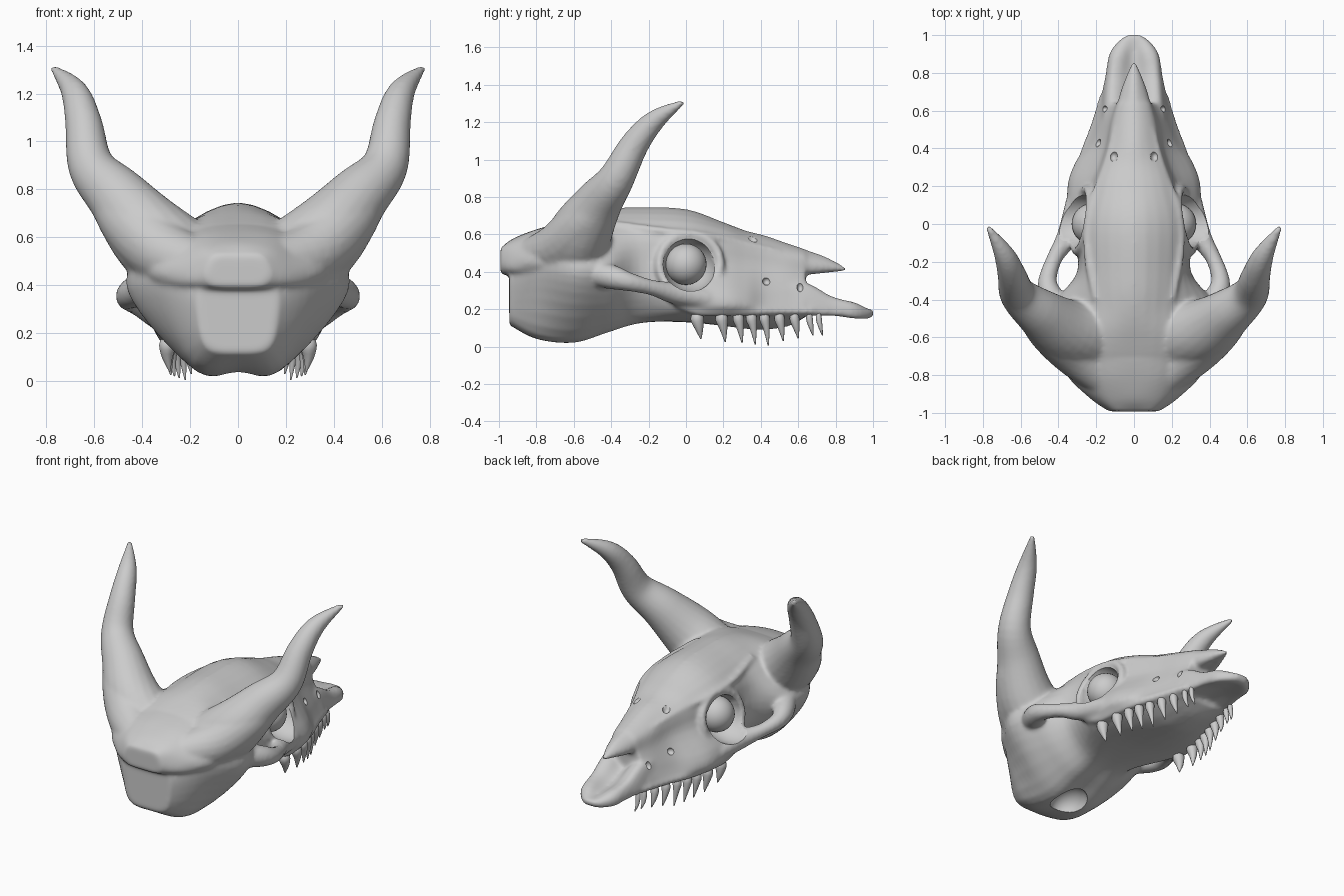
import bpy, bmesh, math
from mathutils import Vector, Matrix


def spline(pts, n, closed=False):
    """Catmull-Rom through the points, n steps per span."""
    out, c = [], len(pts)
    pick = lambda i: pts[i % c] if closed else pts[max(0, min(c - 1, i))]
    for i in range(c if closed else c - 1):
        a, b, d, e = (pick(i + k) for k in (-1, 0, 1, 2))
        for s in range(n):
            t = s / n
            out.append(0.5 * (2 * b + (d - a) * t + (2 * a - 5 * b + 4 * d - e) * t * t
                              + (3 * b - a - 3 * d + e) * t ** 3))
    if not closed:
        out.append(pts[-1].copy())
    return out


def bridge(bm, rings, closed=False):
    """Skin a row of equal rings; cap the ends unless closed."""
    vs = [[bm.verts.new(p) for p in r] for r in rings]
    n = len(vs[0])
    for a, b in zip(vs, vs[1:] + (vs[:1] if closed else [])):
        for i in range(n):
            bm.faces.new((a[i], a[(i + 1) % n], b[(i + 1) % n], b[i]))
    if not closed:
        bm.faces.new(vs[0][::-1])
        bm.faces.new(vs[-1])


def loft(bm, sections):
    """Section: y, top z, four (x, z) side points, bottom z - mirrored in x."""
    rings = []
    for y, zt, *side, zb in sections:
        half = list(zip(side[::2], side[1::2]))
        ring = [(0, zt)] + half + [(0, zb)] + [(-x, z) for x, z in half[::-1]]
        rings.append(spline([Vector((x, y, z)) for x, z in ring], 4, True))
    cols = [spline(list(c), 5) for c in zip(*rings)]
    bridge(bm, list(zip(*cols)))


def tube(bm, path, closed=False, steps=5, sides=20):
    """Path of (x, y, z, radius)."""
    pts = spline([Vector(p) for p in path], steps, closed)
    rings, n = [], len(pts)
    for i, p in enumerate(pts):
        nxt = pts[(i + 1) % n] if closed else pts[min(i + 1, n - 1)]
        prv = pts[i - 1] if closed else pts[max(i - 1, 0)]
        t = (nxt.xyz - prv.xyz).normalized()
        u = t.cross(Vector((1, 0, 0))).normalized()
        v = t.cross(u)
        rings.append([p.xyz + p.w * (u * math.cos(a) + v * math.sin(a))
                      for a in (2 * math.pi * k / sides for k in range(sides))])
    bridge(bm, rings, closed)


def ball(bm, centre, radii, seg=28):
    m = Matrix.Translation(centre) @ Matrix.Diagonal((*radii, 1))
    bmesh.ops.create_uvsphere(bm, u_segments=seg, v_segments=seg // 2, radius=1, matrix=m)


def make(name, bm):
    bmesh.ops.recalc_face_normals(bm, faces=bm.faces)
    me = bpy.data.meshes.new(name)
    bm.to_mesh(me)
    bm.free()
    ob = bpy.data.objects.new(name, me)
    bpy.context.collection.objects.link(ob)
    return ob


def smooth(ob, angle=50):
    bpy.ops.object.select_all(action='DESELECT')
    ob.select_set(True)
    bpy.context.view_layer.objects.active = ob
    bpy.ops.object.shade_smooth_by_angle(angle=math.radians(angle))


def mirror_x(p, s):
    return (p[0] * s, *p[1:])


bone = bmesh.new()

# Braincase and face
loft(bone, [
    (-.945, .42, .10, .42, .16, .38, .165, .28, .13, .14, .115),
    (-.80, .60, .18, .58, .32, .48, .31, .32, .18, .065, .05),
    (-.60, .69, .22, .65, .45, .47, .41, .29, .17, .04, .035),
    (-.42, .735, .23, .645, .42, .45, .36, .28, .16, .09, .085),
    (-.25, .745, .23, .64, .295, .48, .28, .30, .15, .14, .13),
    (0, .735, .235, .63, .28, .45, .345, .28, .29, .17, .13),
    (.20, .665, .185, .60, .235, .44, .345, .27, .305, .175, .11),
    (.32, .62, .15, .56, .19, .43, .305, .26, .275, .175, .095),
    (.42, .595, .125, .53, .155, .42, .235, .26, .24, .175, .09),
    (.55, .55, .10, .50, .13, .40, .185, .27, .20, .17, .11),
    (.64, .52, .08, .48, .10, .39, .16, .28, .175, .17, .16)])

# Overhanging crest at the back of the head
loft(bone, [
    (-.992, .525, .09, .525, .125, .48, .13, .43, .09, .392, .388),
    (-.93, .575, .14, .555, .21, .48, .22, .41, .14, .385, .38),
    (-.82, .62, .17, .60, .33, .49, .32, .41, .20, .38, .38),
    (-.72, .65, .20, .62, .38, .49, .36, .41, .20, .38, .38)])

# Nasal point overhanging the nose opening
loft(bone, [
    (.50, .56, .09, .53, .115, .48, .10, .42, .05, .39, .38),
    (.65, .515, .06, .485, .085, .44, .075, .40, .04, .385, .39),
    (.76, .475, .035, .455, .05, .43, .045, .405, .02, .395, .40),
    (.86, .42, .008, .418, .01, .414, .008, .41, .004, .406, .405)])

# Lower snout, hollow above and below
loft(bone, [
    (.52, .33, .10, .35, .16, .34, .185, .25, .19, .168, .17),
    (.65, .27, .08, .33, .14, .33, .17, .24, .165, .165, .19),
    (.78, .22, .075, .26, .125, .265, .15, .21, .135, .165, .185),
    (.90, .205, .065, .235, .11, .23, .13, .195, .11, .15, .165),
    (.97, .20, .045, .205, .07, .20, .08, .18, .06, .15, .15),
    (1.003, .195, .018, .195, .03, .19, .03, .175, .018, .168, .168)])

for s in (1, -1):
    # Horns, with a shoulder running back to the crest
    tube(bone, [mirror_x(p, s) for p in (
        (.18, -.60, .45, .19), (.36, -.565, .60, .172), (.50, -.47, .765, .130),
        (.612, -.375, .895, .098), (.645, -.275, 1.08, .077),
        (.685, -.165, 1.21, .056), (.773, -.015, 1.308, .014))])
    tube(bone, [mirror_x(p, s) for p in (
        (.12, -.84, .475, .10), (.30, -.68, .53, .135), (.45, -.54, .67, .13),
        (.57, -.42, .83, .08))])
    # Cheek arches
    tube(bone, [mirror_x(p, s) for p in (
        (.36, -.52, .40, .07), (.435, -.39, .37, .065), (.458, -.30, .345, .050),
        (.42, -.18, .315, .042), (.35, -.06, .285, .058), (.305, .12, .255, .056))])
    # Jaw edge carrying the teeth
    tube(bone, [mirror_x(p, s) for p in (
        (.32, -.05, .24, .03), (.31, .06, .195, .03), (.30, .20, .19, .027),
        (.265, .36, .19, .025), (.205, .53, .19, .022), (.165, .68, .19, .018))], sides=12)
    # Eye socket rims, leaning in towards the snout
    rim = []
    for k in range(12):
        a = k * math.pi / 6
        rim.append((s * (.275 - .035 * math.sin(a) - .025 * math.cos(a)),
                    .02 + .163 * math.cos(a), .44 + .16 * math.sin(a), .025))
    tube(bone, rim, True, 3, 12)
    # Brow ridges along the roof edge
    tube(bone, [mirror_x(p, s) for p in (
        (.20, -.40, .655, .02), (.245, -.15, .62, .022), (.23, .08, .595, .022),
        (.15, .30, .55, .018), (.10, .50, .505, .015))])

skull = make("horned_skull", bone)

# Cutters for eye sockets, small openings and the neck opening
cut = bmesh.new()
for s in (1, -1):
    ball(cut, (s * .34, .02, .44), (.21, .145, .147))
    ball(cut, (s * .11, .36, .60), (.026, .032, .05), 14)
    ball(cut, (s * .165, .61, .32), (.03, .018, .028), 14)
    ball(cut, (s * .195, .43, .35), (.03, .022, .022), 14)
ball(cut, (0, -.60, .02), (.10, .13, .10))
cutter = make("opening_cutter", cut)
cutter.hide_render = True

# Fuse the bone, soften the joins, carve the openings
rm = skull.modifiers.new("fuse", 'REMESH')
rm.mode, rm.voxel_size = 'VOXEL', .012
sm = skull.modifiers.new("soften", 'SMOOTH')
sm.factor, sm.iterations = .5, 8
bo = skull.modifiers.new("openings", 'BOOLEAN')
bo.operation, bo.object, bo.solver = 'DIFFERENCE', cutter, 'EXACT'
bpy.context.view_layer.objects.active = skull
for m in ("fuse", "soften", "openings"):
    bpy.ops.object.modifier_apply(modifier=m)
bpy.data.objects.remove(cutter)
smooth(skull)

# Eyeballs and teeth
teeth = bmesh.new()
for s in (1, -1):
    eye = bmesh.new()
    ball(eye, (s * .22, 0, .44), (.11, .11, .11), 32)
    smooth(make("right_eye" if s > 0 else "left_eye", eye))
    for y, x, tip, r in ((.07, .295, .04, .036), (.20, .29, .025, .034), (.29, .275, .02, .03),
                         (.36, .255, .012, .03), (.43, .23, .005, .028), (.51, .205, .03, .028),
                         (.59, .18, .045, .026), (.67, .16, .06, .018), (.72, .15, .06, .016)):
        tube(teeth, [(s * x, y - .01, .185, r * .6), (s * x, y - .01, .15, r),
                     (s * x, y, .10, r * .65), (s * (x - .01), y + .01, tip, .003)], False, 3, 10)
smooth(make("teeth", teeth))
